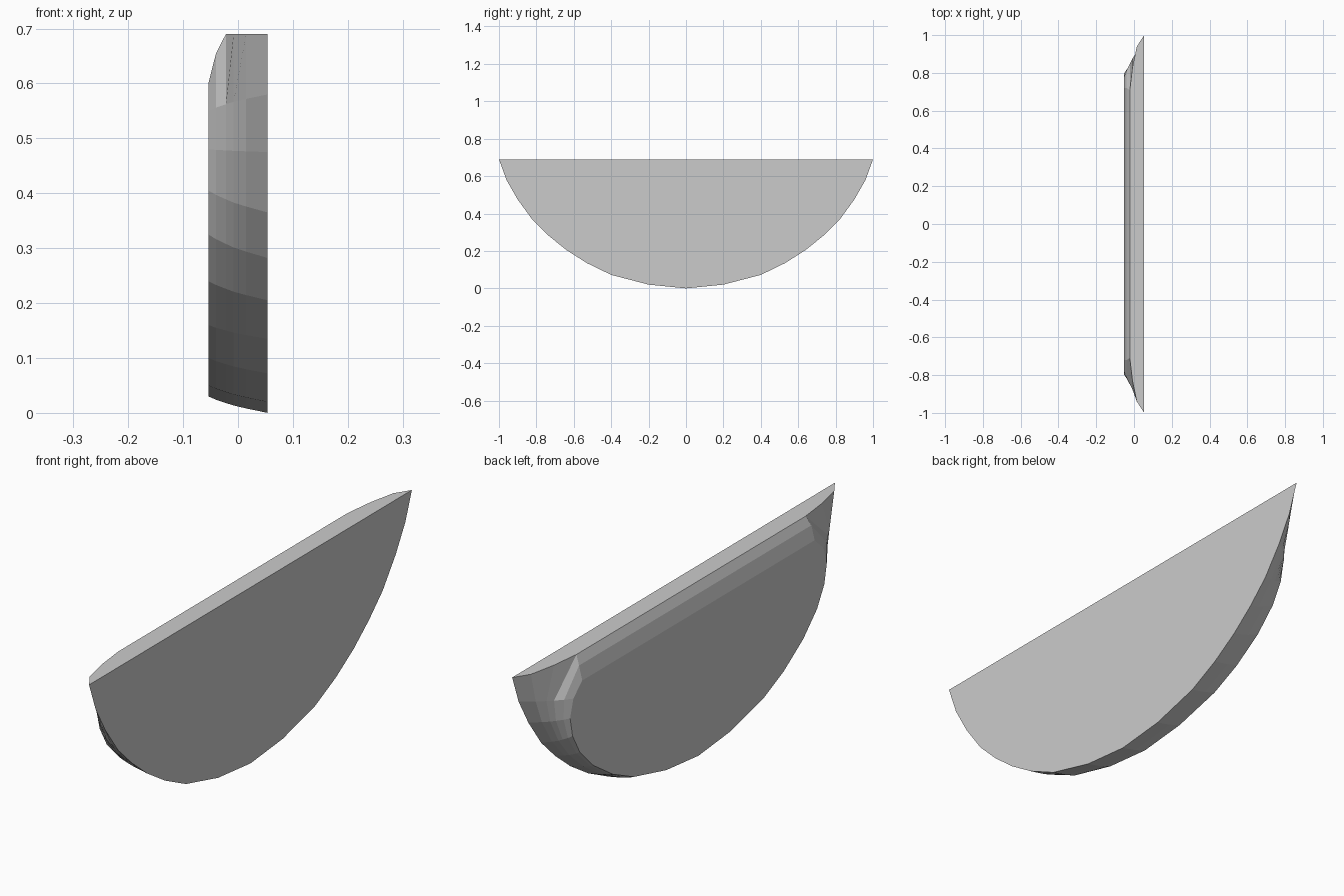
import bpy
import bmesh

cube = bpy.data.objects.get("Cube")
if cube:
    bpy.data.objects.remove(cube, do_unlink=True)

# One plain grey for the whole slab
grey = bpy.data.materials.new("light_grey")
grey.use_nodes = True
colour = (0.6, 0.6, 0.6, 1)
grey.diffuse_color = colour
grey.node_tree.nodes["Principled BSDF"].inputs["Base Color"].default_value = colour

# Half outlines (y, z), from the bottom centre up to the rim
WIDE = [(0, 0), (.2, .02), (.4, .072), (.53, .135), (.64, .205),
        (.735, .282), (.82, .365), (.9, .475), (.96, .58), (1, .69)]
SMALL = [(0, .03), (.2, .05), (.4, .1), (.53, .16), (.65, .24),
         (.735, .325), (.78, .405), (.795, .48), (.775, .55), (.72, .6)]

# Cross-sections: x, blend from wide to small, rim corner (y, z)
SECTIONS = [(.054, 0, 1, .69), (.015, .27, .94, .69), (-.008, .45, .83, .69),
            (-.022, .6, .71, .69), (-.04, .8, .72, .655), (-.054, 1, .72, .6)]


def section(bm, x, blend, rim_y, rim_z):
    half = [(a[0] + (b[0] - a[0]) * blend, a[1] + (b[1] - a[1]) * blend)
            for a, b in zip(WIDE, SMALL)]
    half[-1] = (rim_y, rim_z)
    outline = [(-y, z) for y, z in reversed(half[1:])] + half
    return [bm.verts.new((x, y, z)) for y, z in outline]


# Half-round slab: skin the sections, then cap both flat sides
bm = bmesh.new()
rings = [section(bm, *s) for s in SECTIONS]
count = len(rings[0])
for a, b in zip(rings, rings[1:]):
    for i in range(count):
        j = (i + 1) % count
        bm.faces.new((a[i], a[j], b[j], b[i]))
bm.faces.new(rings[0])
bm.faces.new(rings[-1])
bmesh.ops.recalc_face_normals(bm, faces=bm.faces)

mesh = bpy.data.meshes.new("half_round_slab")
bm.to_mesh(mesh)
bm.free()
mesh.materials.append(grey)
bpy.context.collection.objects.link(bpy.data.objects.new("half_round_slab", mesh))
